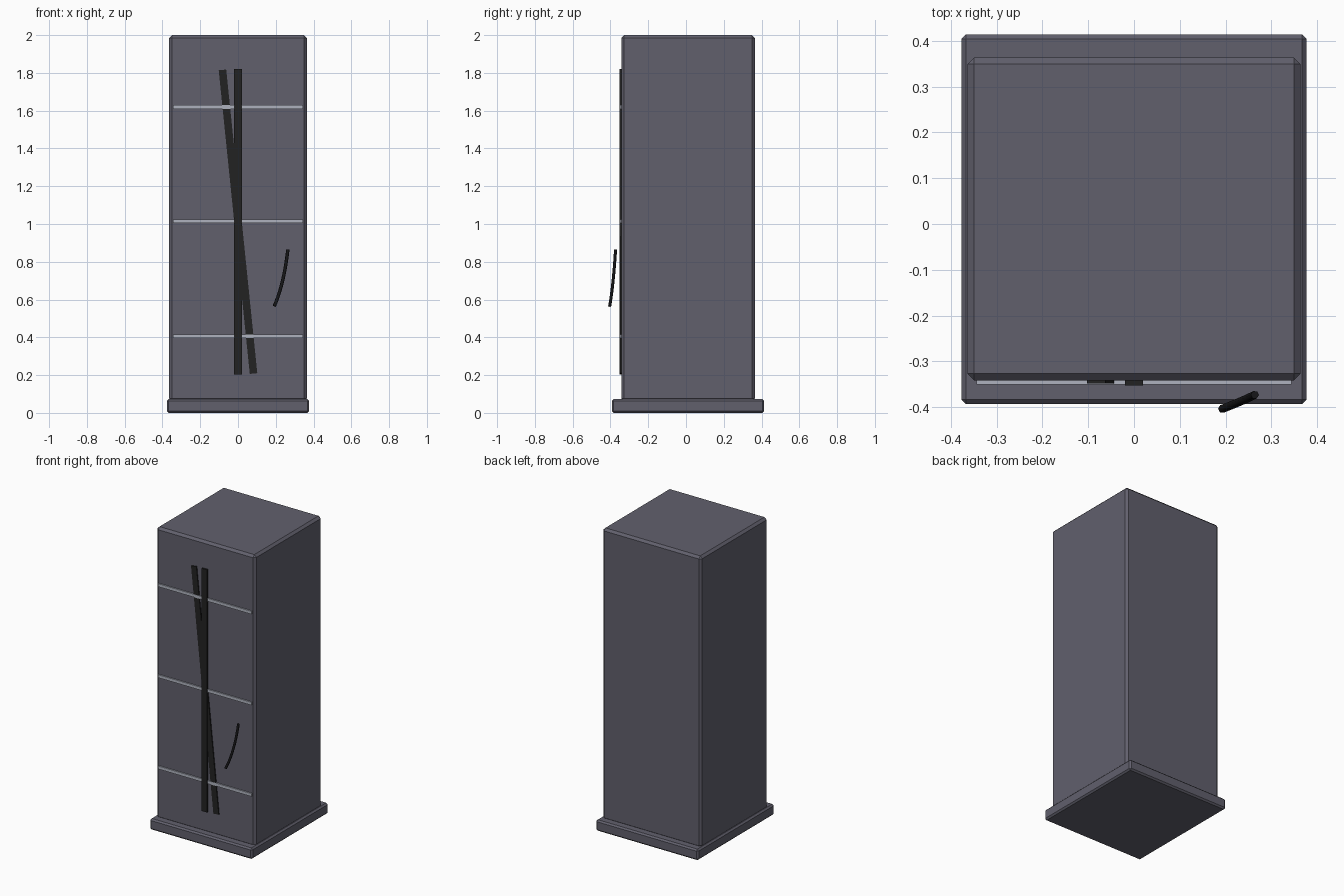
import bpy, math

if "Cube" in bpy.data.objects:
    bpy.data.objects.remove(bpy.data.objects["Cube"])


def material(name, rgb):
    m = bpy.data.materials.new(name)
    m.diffuse_color = (*rgb, 1)
    m.use_nodes = True
    m.node_tree.nodes["Principled BSDF"].inputs["Base Color"].default_value = m.diffuse_color
    return m


SLATE = material("slate_grey", (0.12, 0.117, 0.152))
SILVER = material("pale_silver", (0.43, 0.45, 0.52))
DARK = material("dark_trim", (0.016, 0.016, 0.016))
BLACK = material("black_handle", (0.008, 0.008, 0.009))


def box(name, lo, hi, mat, bevel=0, lean=0):
    """Box between two corners, optionally chamfered and leaned about y."""
    mid = [(a + b) / 2 for a, b in zip(lo, hi)]
    bpy.ops.mesh.primitive_cube_add(size=1, location=mid)
    ob = bpy.context.object
    ob.name = name
    ob.scale = [b - a for a, b in zip(lo, hi)]
    bpy.ops.object.transform_apply(location=False, rotation=False, scale=True)
    ob.rotation_euler.y = lean
    ob.data.materials.append(mat)
    if bevel:
        mod = ob.modifiers.new("chamfer", 'BEVEL')
        mod.width = bevel
        mod.segments = 1
    return ob


# Cabinet and plinth
box("cabinet_body", (-0.364, -0.342, 0.06), (0.364, 0.364, 2.0), SLATE, 0.015)
box("plinth", (-0.377, -0.393, 0.0), (0.377, 0.414, 0.073), SLATE, 0.01)

# Horizontal panel seams on the front
for i, z in enumerate((0.406, 1.014, 1.62)):
    box(f"panel_strip_{i + 1}", (-0.344, -0.350, z - 0.01),
        (0.344, -0.335, z + 0.01), SILVER)

# Upright and leaning dark bars
box("upright_bar", (-0.02, -0.353, 0.204), (0.02, -0.335, 1.82), DARK)
box("leaning_bar", (-0.02, -0.3485, 0.204), (0.02, -0.335, 1.82), DARK,
    lean=-0.102)

# Curved door handle: a quadratic sweep with a thin round section
start, ctrl, end = (0.264, -0.373, 0.865), (0.243, -0.384, 0.68), (0.192, -0.404, 0.565)
cu = bpy.data.curves.new("door_handle", 'CURVE')
cu.dimensions = '3D'
cu.bevel_depth = 0.009
cu.bevel_resolution = 1
cu.use_fill_caps = True
sp = cu.splines.new('POLY')
N = 10
sp.points.add(N)
for i, p in enumerate(sp.points):
    t = i / N
    p.co = (*[(1 - t) ** 2 * a + 2 * t * (1 - t) * b + t * t * c
              for a, b, c in zip(start, ctrl, end)], 1)
handle = bpy.data.objects.new("door_handle", cu)
bpy.context.collection.objects.link(handle)
cu.materials.append(BLACK)
